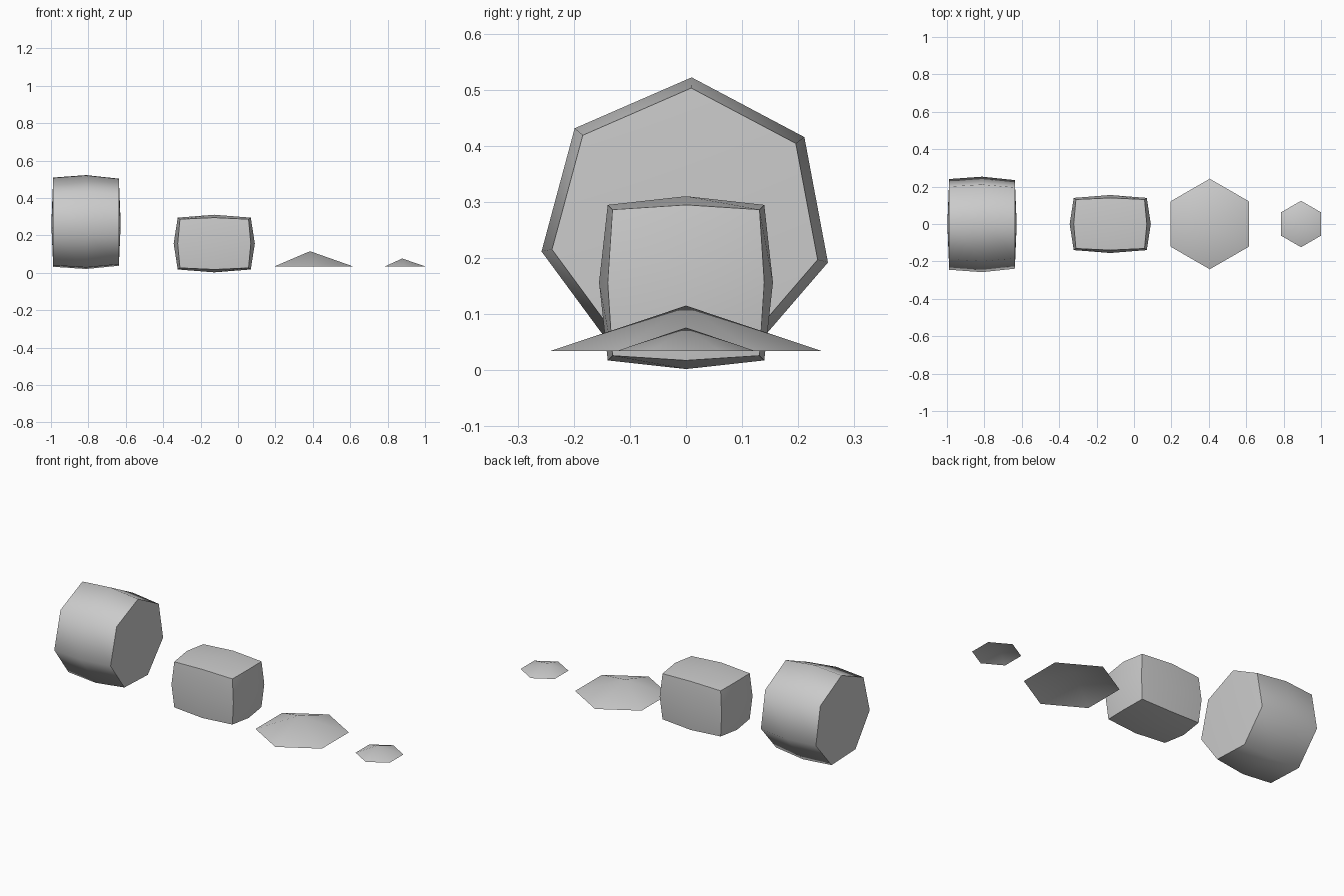
import bpy, bmesh
from math import cos, sin, pi, radians

if "Cube" in bpy.data.objects:
    bpy.data.objects.remove(bpy.data.objects["Cube"])


def finish(bm, name, closed=True, angle=35):
    if closed:
        bmesh.ops.recalc_face_normals(bm, faces=bm.faces)
    me = bpy.data.meshes.new(name)
    bm.to_mesh(me)
    bm.free()
    ob = bpy.data.objects.new(name, me)
    bpy.context.collection.objects.link(ob)
    bpy.ops.object.select_all(action='DESELECT')
    ob.select_set(True)
    bpy.context.view_layer.objects.active = ob
    bpy.ops.object.shade_smooth_by_angle(angle=radians(angle))
    return ob


# Large seven-sided boulder: bulging rings along x, with slightly domed ends
def barrel(name, rings, tips, zc, sides, start):
    bm = bmesh.new()
    loops = [[bm.verts.new((x, r * cos(start + 2 * pi * i / sides),
                            zc + r * sin(start + 2 * pi * i / sides)))
              for i in range(sides)] for x, r in rings]
    for a, b in zip(loops, loops[1:]):
        for i in range(sides):
            j = (i + 1) % sides
            bm.faces.new((a[i], a[j], b[j], b[i]))
    for loop, x in ((loops[0], tips[0]), (loops[-1], tips[1])):
        tip = bm.verts.new((x, 0, zc))
        for i in range(sides):
            bm.faces.new((loop[i], loop[(i + 1) % sides], tip))
    return finish(bm, name, angle=56)


barrel("large_boulder", [(-0.988, 0.249), (-0.812, 0.262), (-0.637, 0.243)],
       (-0.998, -0.627), 0.26, 7, radians(87.8))


# Small boulder: puffed cube, one subdivision, corners pulled inwards
bm = bmesh.new()
bmesh.ops.create_cube(bm, size=2)
bmesh.ops.subdivide_edges(bm, edges=bm.edges[:], cuts=1, use_grid_fill=True)
pull = {1: 1.0, 2: 0.9, 3: 0.845}
for v in bm.verts:
    k = pull[sum(abs(c) > 0.5 for c in v.co)]
    v.co = (-0.127 + v.co.x * 0.217 * k, v.co.y * 0.155 * k,
            0.156 + v.co.z * 0.154 * k)
finish(bm, "small_boulder", angle=50)


# Shallow open six-sided mounds with an off-centre apex
def mound(name, x, r, apex_x, z0, z1):
    bm = bmesh.new()
    rim = [bm.verts.new((x + r * cos(pi / 2 + i * pi / 3),
                         r * sin(pi / 2 + i * pi / 3), z0)) for i in range(6)]
    tip = bm.verts.new((apex_x, 0, z1))
    for i in range(6):
        bm.faces.new((rim[i], rim[(i + 1) % 6], tip))
    return finish(bm, name, closed=False)


mound("large_mound", 0.405, 0.242, 0.385, 0.034, 0.115)
mound("small_mound", 0.893, 0.124, 0.878, 0.034, 0.076)
